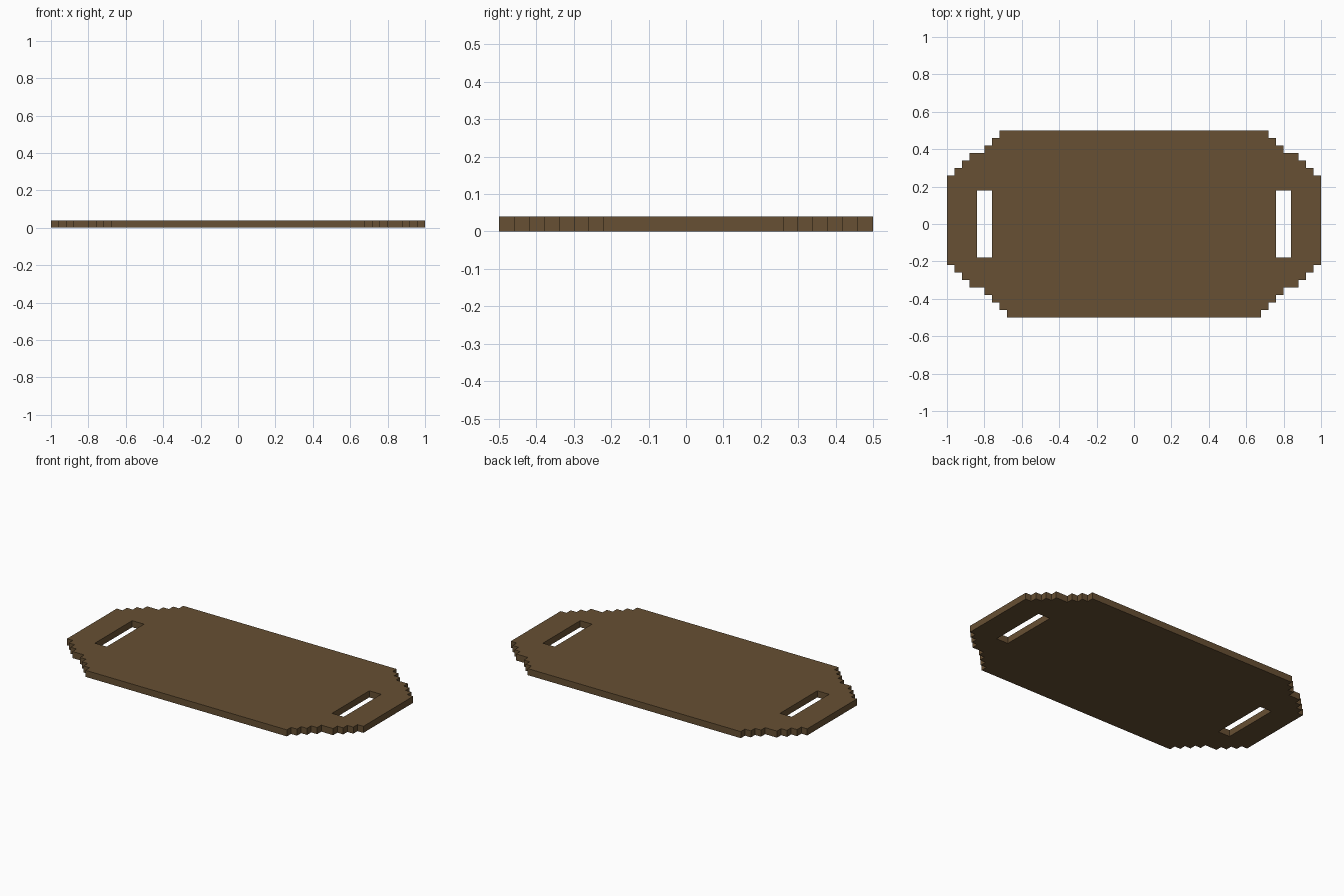
import bpy, bmesh

if "Cube" in bpy.data.objects:
    bpy.data.objects.remove(bpy.data.objects["Cube"])

THICK = 0.04

# stepped outline, right half: (half width, y where that width ends), bottom to top
STEPS = [(0.68, -0.46), (0.72, -0.42), (0.76, -0.38), (0.80, -0.34),
         (0.88, -0.30), (0.92, -0.26), (0.96, -0.22), (1.00, 0.26),
         (0.96, 0.30), (0.92, 0.34), (0.88, 0.38), (0.80, 0.42),
         (0.76, 0.46), (0.72, 0.50)]
right, y = [], -0.5
for half, y_end in STEPS:
    right += [(half, y), (half, y_end)]
    y = y_end
outline = right + [(-px, py) for px, py in reversed(right)]

wood = bpy.data.materials.new("brown wood")
wood.diffuse_color = (0.135, 0.08, 0.033, 1)
wood.use_nodes = True
wood.node_tree.nodes["Principled BSDF"].inputs["Base Color"].default_value = wood.diffuse_color


def prism(name, points, z0, z1):
    """Extrude a closed plan outline from z0 to z1."""
    bm = bmesh.new()
    face = bm.faces.new([bm.verts.new((px, py, z0)) for px, py in points])
    ext = bmesh.ops.extrude_face_region(bm, geom=[face])
    verts = [g for g in ext["geom"] if isinstance(g, bmesh.types.BMVert)]
    bmesh.ops.translate(bm, verts=verts, vec=(0, 0, z1 - z0))
    bmesh.ops.recalc_face_normals(bm, faces=bm.faces)
    mesh = bpy.data.meshes.new(name)
    bm.to_mesh(mesh)
    bm.free()
    mesh.materials.append(wood)
    obj = bpy.data.objects.new(name, mesh)
    bpy.context.collection.objects.link(obj)
    return obj


# board with stepped corners
board = prism("tray_board", outline, 0, THICK)

# handle slots cut through both ends
for side, label in ((-1, "left"), (1, "right")):
    a, b = sorted((side * 0.76, side * 0.84))
    cutter = prism(label + "_handle_cutter",
                   [(a, -0.18), (b, -0.18), (b, 0.18), (a, 0.18)], -0.1, 0.1)
    cutter.hide_render = True
    cutter.hide_viewport = True
    cut = board.modifiers.new(label + "_handle_slot", 'BOOLEAN')
    cut.operation = 'DIFFERENCE'
    cut.solver = 'EXACT'
    cut.object = cutter
